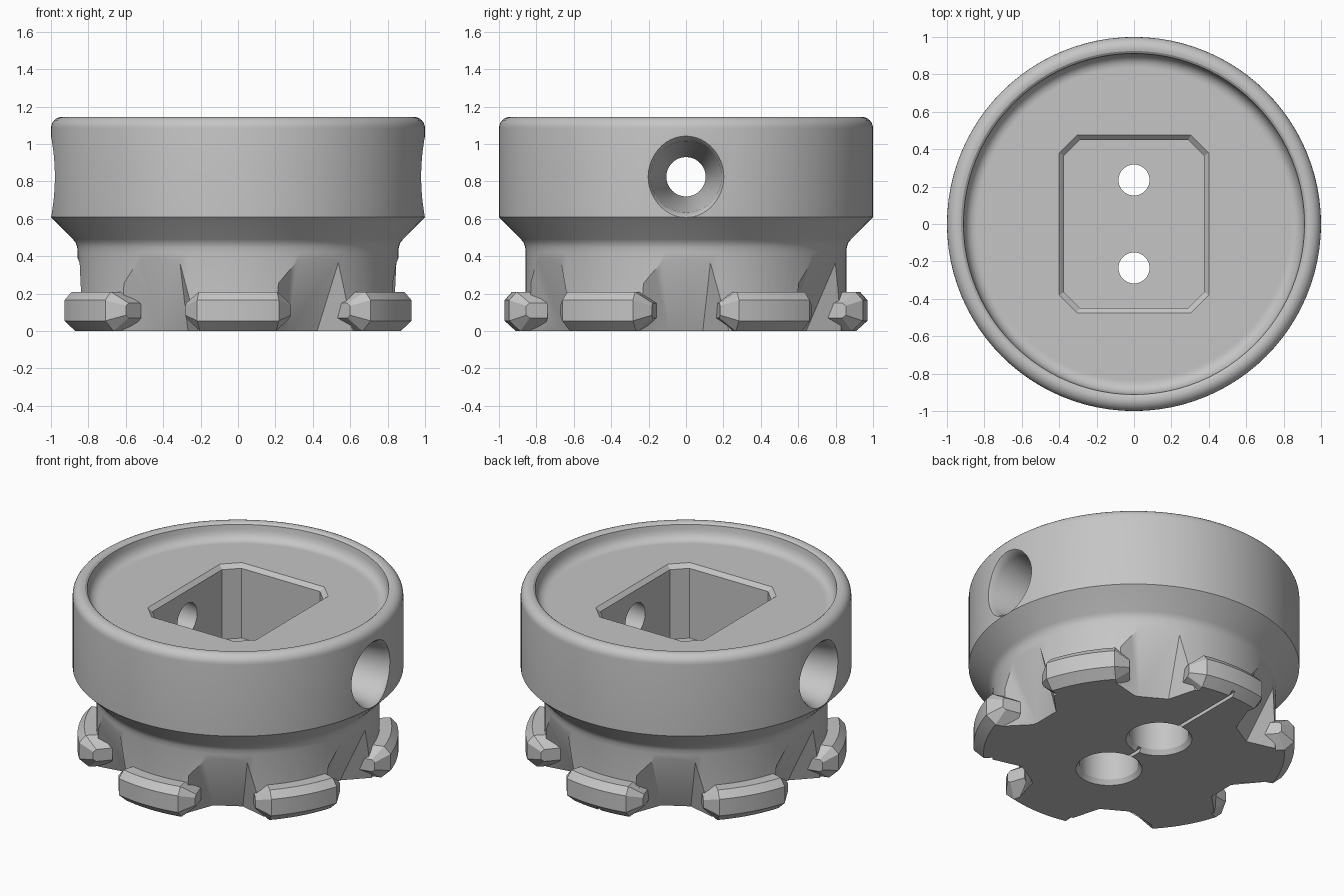
import bpy, bmesh
from math import sin, cos, pi, radians
from mathutils import Matrix, Vector

cube = bpy.data.objects.get("Cube")
if cube:
    bpy.data.objects.remove(cube, do_unlink=True)

GREY = (0.56, 0.56, 0.56, 1)
steel = bpy.data.materials.new("grey_steel")
steel.use_nodes = True
steel.diffuse_color = GREY
steel.node_tree.nodes["Principled BSDF"].inputs["Base Color"].default_value = GREY


def loft(bm, rings, matrix=Matrix()):
    """Skin a list of equal-sized point rings and cap both ends."""
    verts = [[bm.verts.new(matrix @ Vector(p)) for p in ring] for ring in rings]
    faces = [bm.faces.new(verts[0]), bm.faces.new(verts[-1])]
    for a, b in zip(verts, verts[1:]):
        for i in range(len(a)):
            j = (i + 1) % len(a)
            faces.append(bm.faces.new((a[i], a[j], b[j], b[i])))
    bmesh.ops.recalc_face_normals(bm, faces=faces)


def finish(bm, name):
    mesh = bpy.data.meshes.new(name)
    bm.to_mesh(mesh)
    bm.free()
    mesh.materials.append(steel)
    ob = bpy.data.objects.new(name, mesh)
    bpy.context.collection.objects.link(ob)
    return ob


def circle(r, z, n):
    return [(r * cos(2 * pi * i / n), r * sin(2 * pi * i / n), z) for i in range(n)]


def revolve(bm, profile, n, matrix=Matrix()):
    loft(bm, [circle(r, z, n) for r, z in profile], matrix)


def boolean(target, tool, operation):
    mod = target.modifiers.new(tool.name, "BOOLEAN")
    mod.operation = operation
    mod.solver = "EXACT"
    mod.object = tool
    bpy.context.view_layer.objects.active = target
    bpy.ops.object.modifier_apply(modifier=mod.name)
    bpy.data.objects.remove(tool, do_unlink=True)


# Turned body with rounded rim and coved dish
rim = [(0.94 + 0.06 * cos(t * pi / 12), 1.085 + 0.06 * sin(t * pi / 12)) for t in range(7)]
profile = [(0.857, 0), (0.857, 0.42), (0.86, 0.45), (0.868, 0.473), (0.882, 0.49), (1, 0.61)]
profile += rim + [(0.925, 1.142), (0.912, 1.132), (0.908, 1.1), (0.9, 1.075), (0.885, 1.055),
                  (0.865, 1.043), (0.845, 1.04), (0.835, 1.04)]
bm = bmesh.new()
revolve(bm, profile, 96)
body = finish(bm, "coupling_body")


# Six sloped notches with wide flared walls
def notch_section(z):
    floor, half, wide = 0.69 + 0.43 * z, 0.09 + 0.11 * z, 0.38 - 0.1 * z
    return [(floor, -half, z), (0.95, -wide, z), (0.95, wide, z), (floor, half, z)]


bm = bmesh.new()
for k in range(6):
    loft(bm, [notch_section(-0.1), notch_section(0.5)], Matrix.Rotation(radians(60 * k), 4, "Z"))
boolean(body, finish(bm, "notch_cutter"), "DIFFERENCE")

# Six lugs with pointed, bevelled ends between the notches
full = [(0.78, 0), (0.91, 0), (0.97, 0.055), (0.97, 0.165), (0.93, 0.21), (0.78, 0.21)]
end = [(0.78, 0.07), (0.88, 0.07), (0.9, 0.085), (0.9, 0.135), (0.88, 0.15), (0.78, 0.15)]
stations = [(-18.3, end)] + [(-13 + 2.6 * i, full) for i in range(11)] + [(18.3, end)]
bm = bmesh.new()
for k in range(6):
    rings = [[(r * cos(radians(a)), r * sin(radians(a)), z) for r, z in sec]
             for a, sec in stations]
    loft(bm, rings, Matrix.Rotation(radians(30 + 60 * k), 4, "Z"))
boolean(body, finish(bm, "lugs"), "UNION")


# Chamfered rectangular socket
def octagon(x, y, c, z):
    quarter = [(x, y - c), (x - c, y)]
    pts = quarter + [(-a, b) for a, b in reversed(quarter)]
    return [(a, b, z) for a, b in pts + [(-a, -b) for a, b in pts]]


bm = bmesh.new()
loft(bm, [octagon(0.375, 0.45, 0.085, 0.55), octagon(0.375, 0.45, 0.085, 1.015),
          octagon(0.4, 0.475, 0.095, 1.04), octagon(0.4, 0.475, 0.095, 1.3)])
boolean(body, finish(bm, "socket_cutter"), "DIFFERENCE")

# Tapered cross hole with a softened mouth through both side walls
half_hole = [(0.27, 1.06), (0.205, 0.985), (0.19, 0.95), (0.105, 0.38)]
bm = bmesh.new()
revolve(bm, [(r, -d) for r, d in half_hole] + half_hole[::-1], 48,
        Matrix.Translation((0, 0, 0.825)) @ Matrix.Rotation(pi / 2, 4, "Y"))
boolean(body, finish(bm, "cross_hole_cutter"), "DIFFERENCE")

# Counterbored bolt holes in the base
bm = bmesh.new()
for y in (-0.235, 0.235):
    revolve(bm, [(0.22, -0.03), (0.18, 0.03), (0.18, 0.3), (0.083, 0.3), (0.083, 0.7)], 48,
            Matrix.Translation((0, y, 0)))
boolean(body, finish(bm, "bolt_hole_cutter"), "DIFFERENCE")

# Thin drain groove across the underside
bm = bmesh.new()
loft(bm, [[(-0.012, y, -0.05), (0.012, y, -0.05), (0.012, y, 0.025), (-0.012, y, 0.025)]
          for y in (-0.15, 1.1)])
boolean(body, finish(bm, "groove_cutter"), "DIFFERENCE")

bpy.ops.object.select_all(action="DESELECT")
body.select_set(True)
bpy.context.view_layer.objects.active = body
bpy.ops.object.shade_smooth_by_angle(angle=radians(25))
